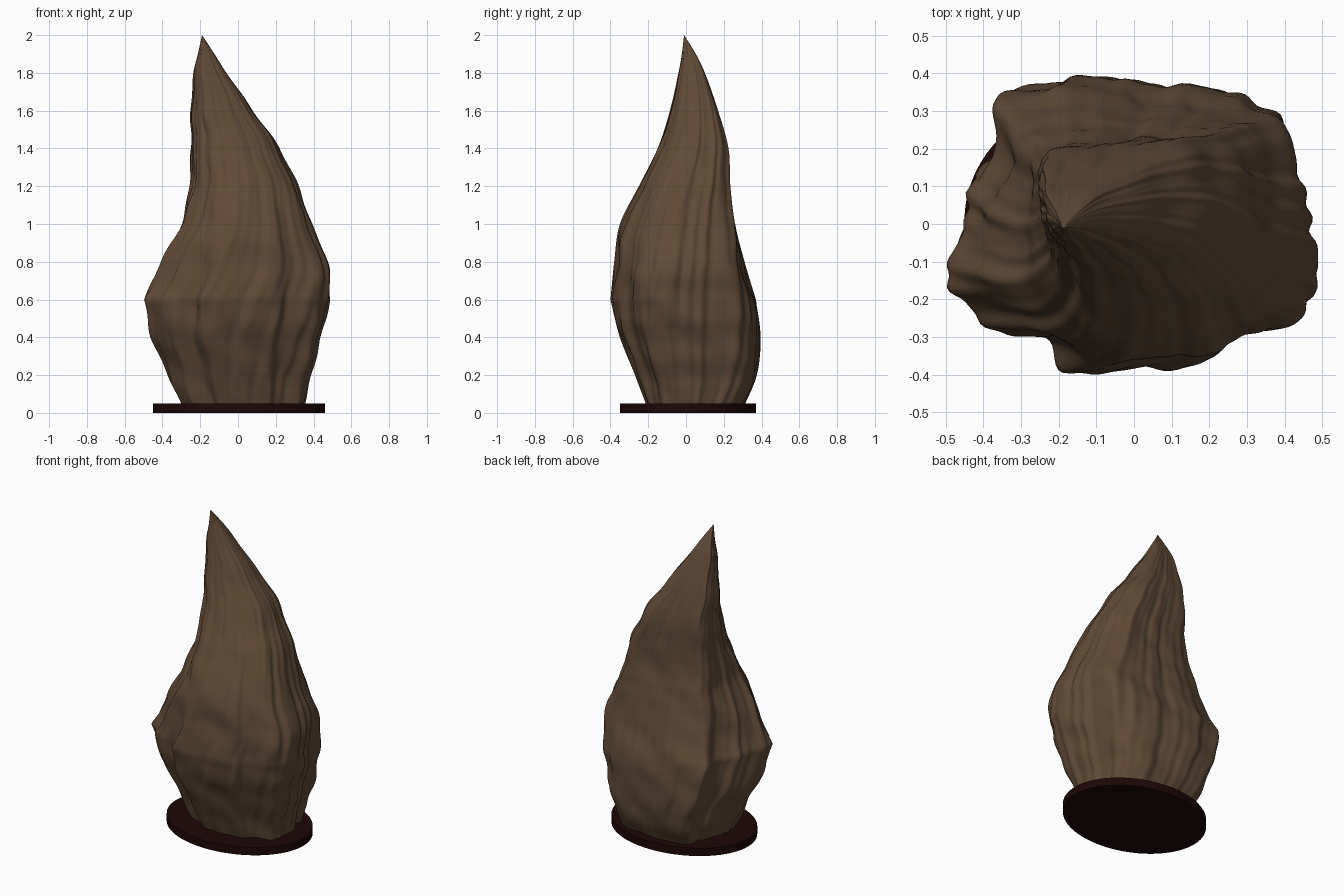
import bpy, bmesh, math

if "Cube" in bpy.data.objects:
    bpy.data.objects.remove(bpy.data.objects["Cube"])

def material(name, rgb):
    m = bpy.data.materials.new(name)
    m.diffuse_color = (*rgb, 1)
    m.use_nodes = True
    m.node_tree.nodes["Principled BSDF"].inputs["Base Color"].default_value = m.diffuse_color
    return m

brown = material("weathered brown", (0.117, 0.068, 0.037))
dark = material("dark maroon", (0.013, 0.002, 0.002))

# Silhouette limits at each height: z, x min, x max, y min, y max
KEYS = [
    (0.04, -0.30, 0.35, -0.21, 0.31), (0.2, -0.37, 0.39, -0.27, 0.375),
    (0.4, -0.46, 0.44, -0.35, 0.395), (0.6, -0.495, 0.49, -0.40, 0.37),
    (0.8, -0.41, 0.475, -0.38, 0.31), (1.0, -0.30, 0.39, -0.35, 0.26),
    (1.2, -0.26, 0.32, -0.25, 0.235), (1.4, -0.25, 0.22, -0.15, 0.225),
    (1.6, -0.25, 0.08, -0.085, 0.17), (1.8, -0.235, -0.06, -0.04, 0.10),
    (1.9, -0.213, -0.125, -0.022, 0.052), (2.0, -0.19, -0.19, -0.01, -0.01)]
CREASE = 3   # the belly edge at z = 0.6

# Cross-sections of the belly and of the upper spike, clockwise from back left
BELLY = [(-.36, .36), (-.17, .41), (.3, .37), (.4, .31), (.43, .2), (.45, .1),
         (.49, -.05), (.48, -.15), (.45, -.26), (.33, -.285), (.25, -.30), (.22, -.37),
         (0, -.385), (-.1, -.40), (-.2, -.385), (-.23, -.30), (-.36, -.29),
         (-.5, -.15), (-.44, .1), (-.37, .22)]
SPIKE = [(-.95, .85), (-.5, .92), (.6, 1), (.8, .85), (.9, .6), (.95, .35),
         (1, 0), (.95, -.3), (.85, -.6), (.65, -.75), (.5, -.82), (.4, -.9),
         (0, -1), (-.3, -1), (-.55, -.95), (-.65, -.75), (-.8, -.6),
         (-.93, -.3), (-.97, .1), (-1, .5)]

def limits(z):
    """Smooth interpolation through the silhouette keys, creased at the belly."""
    i = max(k for k in range(len(KEYS) - 1) if KEYS[k][0] <= z + 1e-6)
    a, b = KEYS[i], KEYS[i + 1]
    p = a if i == CREASE else KEYS[max(i - 1, 0)]
    q = b if i + 1 == CREASE else KEYS[min(i + 2, len(KEYS) - 1)]
    h = b[0] - a[0]
    t = (z - a[0]) / h
    out = []
    for c in range(1, 5):
        m0 = (b[c] - p[c]) / (b[0] - p[0]) * h
        m1 = (q[c] - a[c]) / (q[0] - a[0]) * h
        out.append((2*t**3 - 3*t*t + 1) * a[c] + (t**3 - 2*t*t + t) * m0
                   + (3*t*t - 2*t**3) * b[c] + (t**3 - t*t) * m1)
    return out

def outline(ctrl, n):
    """Even samples along a closed polygon, lightly rounded."""
    cnt = len(ctrl)
    seg = [math.dist(ctrl[i], ctrl[(i + 1) % cnt]) for i in range(cnt)]
    total, pts, i, start = sum(seg), [], 0, 0.0
    for k in range(n):
        d = total * k / n
        while d > start + seg[i]:
            start += seg[i]
            i += 1
        t = (d - start) / seg[i]
        a, b = ctrl[i], ctrl[(i + 1) % cnt]
        pts.append((a[0] + (b[0] - a[0]) * t, a[1] + (b[1] - a[1]) * t))
    for _ in range(4):
        pts = [tuple((pts[k - 1][c] + 2 * pts[k][c] + pts[(k + 1) % n][c]) / 4
                     for c in (0, 1)) for k in range(n)]
    return [(x, y) for x, y in pts]

N, ROWS = 200, 98
belly = [(x / 0.495, y / 0.405) for x, y in outline(BELLY, N)]
spike = outline(SPIKE, N)

def ring(z):
    """Blended section with slightly twisting ridges, fitted to the limits."""
    w = min(max((z - 0.55) / 0.75, 0), 1)
    w = w * w * (3 - 2 * w)
    pts = []
    for (bx, by), (sx, sy) in zip(belly, spike):
        x, y = bx + (sx - bx) * w, by + (sy - by) * w
        f = math.atan2(y, x) - 0.4 * z
        r = (1 + 0.014 * math.sin(12 * f + 1.2 + 0.8 * math.sin(3 * z))
             + 0.011 * math.sin(23 * f + 2 * math.sin(2 * f) + math.sin(5 * z))
             + 0.006 * math.sin(37 * f + 1.5 * math.sin(4 * z + 3 * f))
             + 0.009 * math.sin(17 * z + 5 * f) + 0.006 * math.sin(31 * z + 8 * f))
        pts.append((r * x, r * y))
    xs, ys = [p[0] for p in pts], [p[1] for p in pts]
    x0, x1, y0, y1 = limits(z)
    wob = 0.004 * math.sin(27 * z) * min(1, (2 - z) * 2)   # uneven silhouette
    x0, x1 = x0 + wob, x1 + wob
    return [(x0 + (x - min(xs)) / (max(xs) - min(xs)) * (x1 - x0),
             y0 + (y - min(ys)) / (max(ys) - min(ys)) * (y1 - y0), z) for x, y in pts]

# Twisted pointed body
bm = bmesh.new()
rows = [[bm.verts.new(p) for p in ring(0.04 + 0.02 * j)] for j in range(ROWS)]
tip = bm.verts.new((-0.19, -0.01, 2.0))
for lo, hi in zip(rows, rows[1:]):
    for k in range(N):
        m = (k + 1) % N
        bm.faces.new((lo[k], hi[k], hi[m], lo[m]))
for k in range(N):
    bm.faces.new((rows[-1][k], tip, rows[-1][(k + 1) % N]))
bm.faces.new(rows[0])
for f in bm.faces:
    f.smooth = len(f.verts) < 5
bmesh.ops.recalc_face_normals(bm, faces=bm.faces)
mesh = bpy.data.meshes.new("twisted_body")
bm.to_mesh(mesh)
bm.free()
body = bpy.data.objects.new("twisted_body", mesh)
bpy.context.collection.objects.link(body)
mesh.materials.append(brown)

# Oval base plate
bpy.ops.mesh.primitive_cylinder_add(vertices=96, radius=1, depth=1, location=(0.005, 0.01, 0.025))
base = bpy.context.object
base.name = "base_plate"
base.scale = (0.455, 0.36, 0.05)
bpy.ops.object.transform_apply(location=False, rotation=False, scale=True)
base.data.materials.append(dark)
bpy.ops.object.shade_smooth_by_angle(angle=math.radians(35))
